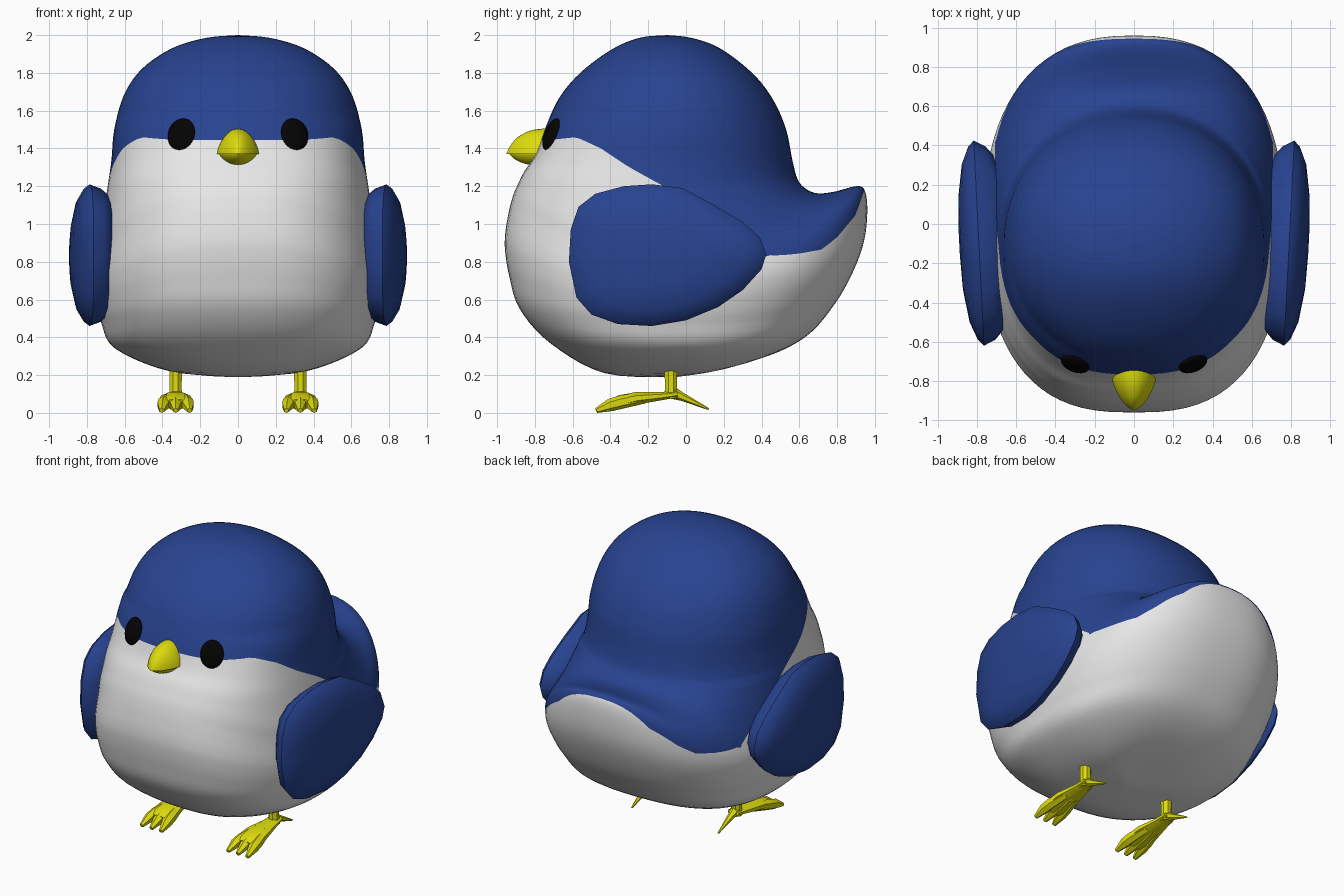
import bpy, bmesh, math
from mathutils import Vector

cube = bpy.data.objects.get("Cube")
if cube:
    bpy.data.objects.remove(cube, do_unlink=True)


def material(name, r, g, b):
    m = bpy.data.materials.new(name)
    m.use_nodes = True
    m.diffuse_color = (r, g, b, 1)
    shader = next(n for n in m.node_tree.nodes if n.type == 'BSDF_PRINCIPLED')
    shader.inputs["Base Color"].default_value = (r, g, b, 1)
    shader.inputs["Roughness"].default_value = 0.7
    return m


blue = material("feather_blue", .021, .056, .28)
white = material("belly_white", .8, .8, .8)
yellow = material("beak_yellow", .72, .71, .004)
black = material("eye_black", .001, .001, .001)


def cut_faces(bm, height):
    """Cut faces where height(p) is zero and give the upper side slot 1."""
    cuts = []
    for e in list(bm.edges):
        a, b = (height(v.co) for v in e.verts)
        if a * b < 0:
            cuts.append(bmesh.utils.edge_split(e, e.verts[0], a / (a - b))[1])
    bmesh.ops.connect_verts(bm, verts=cuts)
    for f in bm.faces:
        f.material_index = int(height(f.calc_center_median()) > 0)


def loft(name, rings, mats, angle=40, height=None):
    """Skin a list of equal closed rings, cap both ends, smooth by angle."""
    bm = bmesh.new()
    loops = [[bm.verts.new(p) for p in ring] for ring in rings]
    count = len(rings[0])
    for a, b in zip(loops, loops[1:]):
        for i in range(count):
            j = (i + 1) % count
            bm.faces.new((a[i], a[j], b[j], b[i]))
    bm.faces.new(loops[0])
    bm.faces.new(loops[-1])
    bmesh.ops.remove_doubles(bm, verts=bm.verts, dist=1e-5)
    bmesh.ops.recalc_face_normals(bm, faces=bm.faces)
    if height:
        cut_faces(bm, height)
    mesh = bpy.data.meshes.new(name)
    bm.to_mesh(mesh)
    bm.free()
    for m in mats:
        mesh.materials.append(m)
    obj = bpy.data.objects.new(name, mesh)
    bpy.context.collection.objects.link(obj)
    bpy.ops.object.select_all(action='DESELECT')
    obj.select_set(True)
    bpy.context.view_layer.objects.active = obj
    bpy.ops.object.shade_smooth_by_angle(angle=math.radians(angle))


def spline(rows, steps):
    """Catmull-Rom interpolation between rows of numbers."""
    rows = [Vector(r) for r in rows]
    padded = [rows[0]] + rows + [rows[-1]]
    out = []
    for a, b, c, d in zip(padded, padded[1:], padded[2:], padded[3:]):
        for k in range(steps):
            t = k / steps
            out.append(b + (c - a) * (t / 2)
                       + (a * 2 - b * 5 + c * 4 - d) * (t * t / 2)
                       + (b * 3 - a - c * 3 + d) * (t ** 3 / 2))
    return out + [rows[-1]]


def piecewise(points, v):
    if v <= points[0][0]:
        return points[0][1]
    for (a, p), (b, q) in zip(points, points[1:]):
        if v <= b:
            return p + (q - p) * (v - a) / (b - a)
    return points[-1][1]


# Body: front y, front z, back y, back z, half width, side z
body_rows = [
    (-.05, .19, -.05, .19, 0, .19),
    (-.43, .21, .37, .28, .36, .22),
    (-.72, .37, .63, .4, .65, .34),
    (-.88, .55, .79, .58, .725, .48),
    (-.935, .72, .89, .76, .755, .59),
    (-.958, .86, .945, .92, .765, .67),
    (-.957, .95, .96, 1.08, .765, .72),
    (-.943, 1.04, .945, 1.18, .76, .77),
    (-.93, 1.1, .9, 1.2, .75, .84),
    (-.912, 1.16, .78, 1.17, .735, .95),
    (-.89, 1.21, .68, 1.165, .71, 1.08),
    (-.855, 1.28, .6, 1.22, .69, 1.2),
    (-.795, 1.37, .565, 1.33, .67, 1.34),
    (-.74, 1.52, .53, 1.5, .655, 1.5),
    (-.67, 1.67, .46, 1.66, .605, 1.68),
    (-.56, 1.8, .35, 1.8, .51, 1.82),
    (-.4, 1.92, .18, 1.93, .35, 1.93),
    (-.25, 1.985, .03, 1.985, .17, 1.985),
    (-.1, 2, -.1, 2, 0, 2),
]


def signed_power(v, p):
    return math.copysign(abs(v) ** p, v)


def body_ring(row, count=80):
    yf, zf, yb, zb, w, zs = row
    # Boxy chest, rounder back, nearly round head, narrow lifted tail
    front = piecewise([(.35, .82), (.6, .74), (1.35, .74), (1.6, .94)], zs)
    back = piecewise([(1.05, .82), (1.3, .96)], zs)
    lift = piecewise([(.45, 2), (.8, 2.7)], zs)
    ring = []
    for i in range(count):
        a = math.tau * i / count
        s, c = math.sin(a), math.cos(a)
        px = back if c > 0 else front
        y = (yf + yb) / 2 + signed_power(c, .85 + .1 * (px > .9)) * (yb - yf) / 2
        z = zs + ((zb - zs) * c ** lift if c > 0 else (zf - zs) * c * c)
        ring.append((signed_power(s, px) * w, y, z))
    return ring


# Blue cap edge height along the body
cap_edge = [(-.72, 1.445), (-.58, 1.46), (-.45, 1.4), (-.3, 1.3), (-.1, 1.19), (.42, .83),
            (.58, .84), (.72, .865), (.8, .93), (.9, 1.05), (.94, 1.17), (.97, 1.25)]
loft("body", [body_ring(r) for r in spline(body_rows, 5)], [white, blue], 60,
     lambda p: p.z - piecewise(cap_edge, p.y))

# Wing outline in y and z, and layers of depth and scale
wing_outline = [(-.62, .8), (-.61, .97), (-.57, 1.09), (-.48, 1.16), (-.33, 1.2),
                (-.18, 1.21), (-.02, 1.19), (.15, 1.1), (.3, 1.01), (.39, .93),
                (.425, .84), (.4, .76), (.3, .65), (.17, .56), (0, .49),
                (-.18, .46), (-.36, .47), (-.5, .52), (-.58, .61)]
wing_layers = [(.69, .84), (.735, .94), (.795, 1), (.825, .94), (.862, .77), (.888, .45), (.895, .1)]


def wing_ring(side, depth, scale):
    ring = []
    for y, z in wing_outline:
        y, z = -.1 + (y + .1) * scale, .83 + (z - .83) * scale
        ring.append((side * (depth + .05 * y), y, z))
    return ring


def tube(name, path, sides=6, flat=1):
    """Tapered tube along x, y, z, radius points, kept above the ground."""
    rings = []
    for k, (x, y, z, r) in enumerate(path):
        a, b = path[max(k - 1, 0)], path[min(k + 1, len(path) - 1)]
        turn = (Vector(b[:3]) - Vector(a[:3])).to_track_quat('Z', 'Y')
        ring = []
        for i in range(sides):
            t = math.tau * (i + .5) / sides
            p = Vector((x, y, z)) + turn @ Vector((r * math.cos(t), flat * r * math.sin(t), 0))
            p.z = max(p.z, 0)
            ring.append(p)
        rings.append(ring)
    loft(name, rings, [yellow], 25)


for side, label in ((1, "left"), (-1, "right")):
    loft(label + "_wing", [wing_ring(side, *layer) for layer in wing_layers], [blue], 45)

    # Eye: flattened oval lying on the face
    bpy.ops.mesh.primitive_uv_sphere_add(segments=24, ring_count=12, radius=1)
    eye = bpy.context.object
    eye.name = label + "_eye"
    eye.scale = (.076, .09, .03)
    eye.location = (side * .3, -.712, 1.475)
    eye.rotation_mode = 'QUATERNION'
    eye.rotation_quaternion = Vector((side * .38, -1, .42)).to_track_quat('Z', 'Y')
    eye.data.materials.append(black)
    bpy.ops.object.shade_smooth()

    # Leg and foot: a wide palm that splits into toes near the front
    hip = side * .33
    tube(label + "_leg", [(hip, -.08, .26, .037), (hip, -.08, .13, .034), (hip, -.08, .075, .04)], 8)
    tube(label + "_palm",
         [(hip, -.045, .1, .045), (hip, -.12, .09, .055), (hip, -.26, .078, .085),
          (hip, -.35, .058, .092), (hip, -.39, .045, .07)], 8, .42)
    for toe, dx in (("inner", -side), ("middle", 0), ("outer", side)):
        tube(f"{label}_{toe}_toe",
             [(hip + dx * .035, -.22, .08, .03), (hip + dx * .058, -.34, .058, .036),
              (hip + dx * .066, -.4, .042, .034), (hip + dx * .074, -.475, .012, .014)])
    tube(label + "_back_toe", [(hip, -.08, .11, .035), (hip, -.02, .085, .022), (hip, .12, .02, .005)])

# Beak: y, half width and height of each half
beak_rows = [(-.68, .1, .135), (-.77, .112, .134), (-.83, .1, .122),
             (-.89, .068, .09), (-.93, .034, .045), (-.95, .003, .003)]


def beak_half(name, base, length, width, height):
    rings = []
    for y, w, h in spline(beak_rows, 3):
        y = -.68 + (y + .68) * length
        arc = [math.pi * i / 16 for i in range(17)]
        rings.append([(w * width * math.cos(a), y, base + h * height * math.sin(a) ** 1.4)
                      for a in arc])
    loft(name, rings, [yellow], 50)


beak_half("upper_beak", 1.37, 1, 1, 1)
beak_half("lower_beak", 1.375, .95, .92, -.52)
